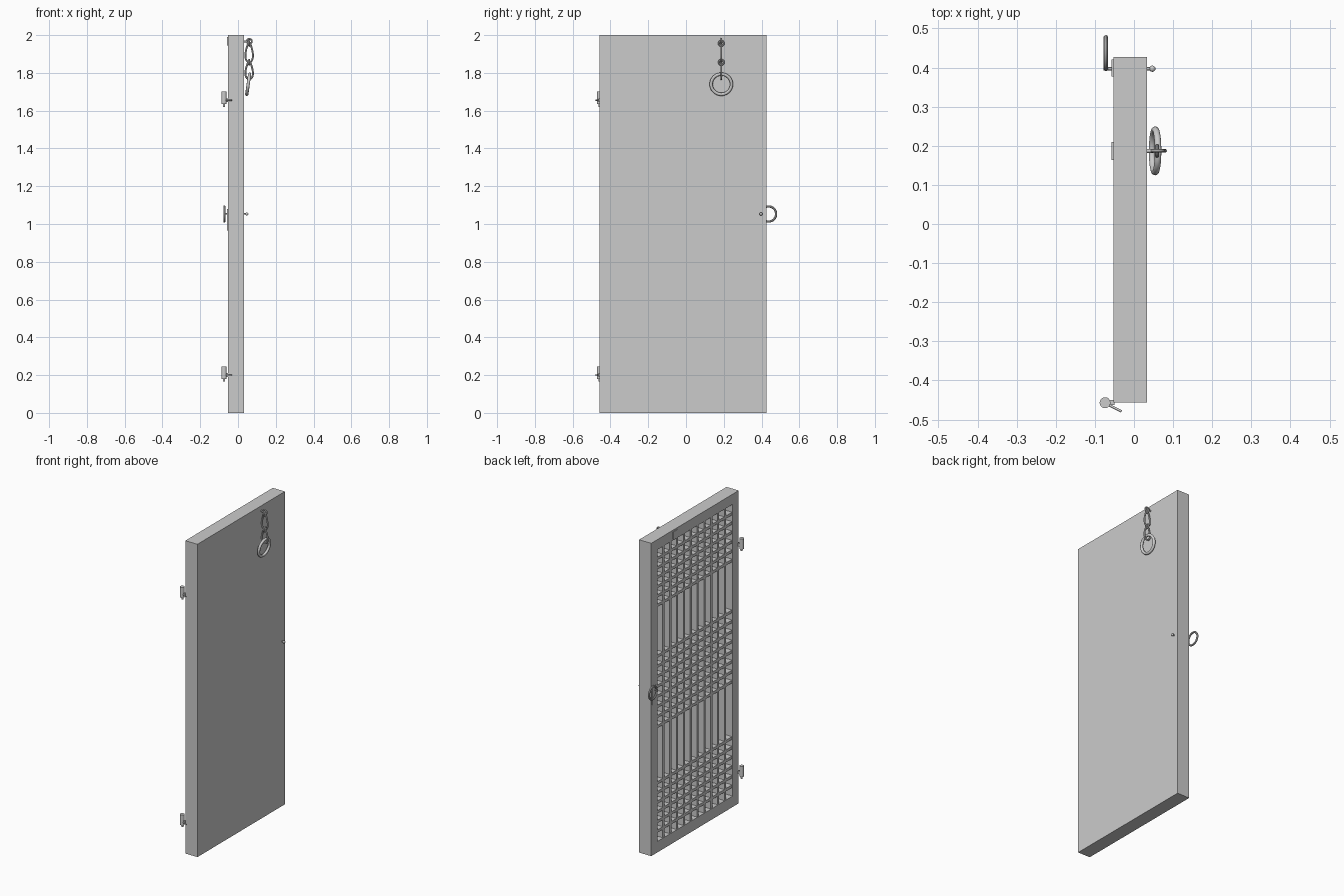
import bpy, bmesh, math
from mathutils import Vector, Matrix

if "Cube" in bpy.data.objects:
    bpy.data.objects.remove(bpy.data.objects["Cube"])

grey = bpy.data.materials.new("plain_grey")
grey.use_nodes = True
grey.diffuse_color = (0.6, 0.6, 0.6, 1)
grey.node_tree.nodes["Principled BSDF"].inputs["Base Color"].default_value = (0.6, 0.6, 0.6, 1)


def finish(bm, name, smooth=False):
    bmesh.ops.recalc_face_normals(bm, faces=bm.faces)
    for f in bm.faces:
        f.smooth = smooth
    if smooth:
        for e in bm.edges:
            e.smooth = len(e.link_faces) < 2 or e.calc_face_angle() < math.radians(35)
    mesh = bpy.data.meshes.new(name)
    bm.to_mesh(mesh)
    bm.free()
    mesh.materials.append(grey)
    ob = bpy.data.objects.new(name, mesh)
    bpy.context.collection.objects.link(ob)
    return ob


def add_box(bm, lo, hi):
    lo, hi = Vector(lo), Vector(hi)
    m = Matrix.Translation((lo + hi) / 2) @ Matrix.Diagonal((*(hi - lo), 1))
    bmesh.ops.create_cube(bm, size=1, matrix=m)


def add_rod(bm, a, b, r, sides=16):
    a, b = Vector(a), Vector(b)
    turn = (b - a).to_track_quat('Z', 'Y').to_matrix().to_4x4()
    bmesh.ops.create_cone(bm, cap_ends=True, segments=sides, radius1=r, radius2=r,
                          depth=(b - a).length, matrix=Matrix.Translation((a + b) / 2) @ turn)


def add_loop(bm, points, side, r, sides=10):
    # Sweeps a round wire along a closed flat path; side is the path's normal
    n, side, rings = len(points), Vector(side).normalized(), []
    for i, p in enumerate(points):
        along = (points[(i + 1) % n] - points[i - 1]).normalized()
        out = along.cross(side).normalized()
        rings.append([bm.verts.new(p + r * (math.cos(t) * out + math.sin(t) * side))
                      for t in (2 * math.pi * k / sides for k in range(sides))])
    for i in range(n):
        a, b = rings[i], rings[(i + 1) % n]
        for k in range(sides):
            j = (k + 1) % sides
            bm.faces.new((a[k], a[j], b[j], b[k]))


def circle(centre, u, v, radius, n=40):
    c, u, v = Vector(centre), Vector(u).normalized(), Vector(v).normalized()
    return [c + radius * (math.cos(2 * math.pi * i / n) * u + math.sin(2 * math.pi * i / n) * v)
            for i in range(n)]


# Door dimensions
X0, X1, Y0, Y1, TOP = -0.053, 0.033, -0.457, 0.427, 2.0
BACK = 0.008                        # face of the panel behind the lattice
OY0, OY1, OZ0, OZ1 = -0.395, 0.365, 0.07, 1.935

# Solid panel and surrounding frame, made as one box with a sunk face
bm = bmesh.new()
add_box(bm, (X0, Y0, 0), (X1, Y1, TOP))
bm.faces.ensure_lookup_table()
bm.normal_update()
face = min(bm.faces, key=lambda f: f.calc_center_median().x)
bmesh.ops.inset_individual(bm, faces=[face], thickness=0.06)
for v in face.verts:
    v.co.y = OY0 if v.co.y < 0 else OY1
    v.co.z = OZ0 if v.co.z < 1 else OZ1
bmesh.ops.inset_individual(bm, faces=[face], thickness=0.0)
for v in face.verts:
    v.co.x = BACK
finish(bm, "door_frame_and_panel")

# Upright lattice bars
COLUMNS, W = 11, 0.009
bm = bmesh.new()
for i in range(1, COLUMNS):
    y = OY0 + (OY1 - OY0) * i / COLUMNS
    add_box(bm, (X0 + 0.004, y - W, OZ0), (BACK, y + W, OZ1))
finish(bm, "lattice_uprights")

# Level lattice bars in three bands
bm = bmesh.new()
for low, high, rows in ((OZ0, 0.44, 6), (0.8, 1.25, 7), (1.575, OZ1, 6)):
    for i in range(rows + 1):
        z = low + (high - low) * i / rows
        if OZ0 < z < OZ1:
            add_box(bm, (X0 + 0.004, OY0, z - W), (BACK, OY1, z + W))
finish(bm, "lattice_crossbars")

# Hinges: barrel, lower pin and angled spike
for name, z in (("lower_hinge", 0.18), ("upper_hinge", 1.635)):
    bm = bmesh.new()
    add_rod(bm, (-0.074, -0.457, z), (-0.074, -0.457, z + 0.066), 0.014)
    add_rod(bm, (-0.074, -0.457, z - 0.015), (-0.074, -0.457, z), 0.006)
    add_rod(bm, (-0.066, -0.462, z + 0.02), (-0.032, -0.479, z + 0.02), 0.003)
    add_box(bm, (-0.066, -0.463, z + 0.01), (-0.05, -0.45, z + 0.03))
    finish(bm, name, True)

# Pull ring with its backing plate, spindle and knob
bm = bmesh.new()
add_loop(bm, circle((-0.072, 0.437, 1.053), (0, 1, 0), (0, 0, 1), 0.04), (1, 0, 0), 0.006)
finish(bm, "pull_ring", True)
bm = bmesh.new()
add_box(bm, (-0.057, 0.377, 0.965), (X0, 0.42, 1.08))
finish(bm, "pull_plate")
bm = bmesh.new()
add_rod(bm, (-0.078, 0.397, 1.053), (0.047, 0.397, 1.053), 0.004)
bmesh.ops.create_uvsphere(bm, u_segments=16, v_segments=10, radius=0.008,
                          matrix=Matrix.Translation((0.047, 0.397, 1.053)))
finish(bm, "pull_spindle", True)

# Chain fixing: plate on the lattice side, staple and eye on the panel side
CY = 0.187
bm = bmesh.new()
add_box(bm, (-0.057, CY - 0.023, 1.945), (X0, CY + 0.023, 1.99))
finish(bm, "chain_plate")
bm = bmesh.new()
add_rod(bm, (X1, CY, 1.967), (0.05, CY, 1.967), 0.005)
add_loop(bm, circle((0.06, CY, 1.967), (1, 0, 0), (0, 0, 1), 0.013, 20), (0, 1, 0), 0.005)
finish(bm, "chain_eye", True)

# Two pear-shaped chain links, each with a small cross loop at its top
for name, z, drop in (("upper_link", 1.962, 0.105), ("lower_link", 1.862, 0.095)):
    path = []
    for i in range(32):
        t = 2 * math.pi * i / 32
        h = (1 - math.cos(t)) / 2
        path.append(Vector((0.059 + math.sin(t) * (0.01 + 0.017 * h), CY, z - drop * h)))
    bm = bmesh.new()
    add_loop(bm, path, (0, 1, 0), 0.005)
    add_loop(bm, circle((0.059, CY, z - 0.006), (0, 1, 0), (0, 0, 1), 0.013, 20), (1, 0, 0), 0.005)
    finish(bm, name, True)

# Hanging ring, leaning toward the panel
lean = Vector((0.14, 0, 1)).normalized()
bm = bmesh.new()
add_loop(bm, circle((0.054, CY, 1.74), (0, 1, 0), lean, 0.054), lean.cross((0, 1, 0)), 0.0085, 12)
finish(bm, "hanging_ring", True)
